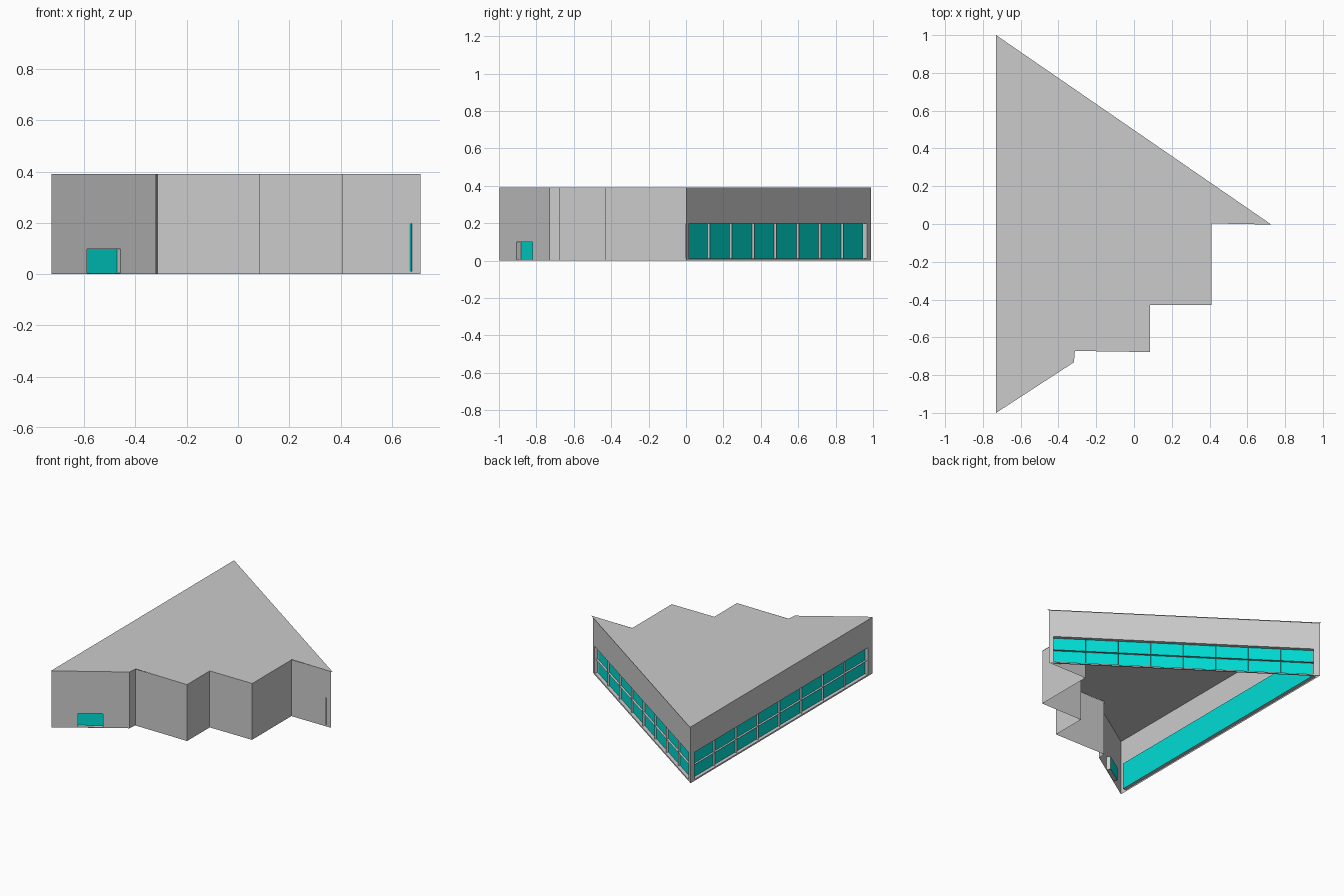
import bpy
from mathutils import Vector

if "Cube" in bpy.data.objects:
    bpy.data.objects.remove(bpy.data.objects["Cube"])

H = 0.39

def material(name, rgba):
    m = bpy.data.materials.new(name)
    m.diffuse_color = rgba
    m.use_nodes = True
    m.node_tree.nodes["Principled BSDF"].inputs["Base Color"].default_value = m.diffuse_color
    return m

TEAL = material("teal_glass", (0.0, 0.72, 0.66, 1))

def sheets(name, faces, mat=None):
    """Object made of flat polygons, each a list of points."""
    verts, idx = [], []
    for f in faces:
        idx.append(list(range(len(verts), len(verts) + len(f))))
        verts += [tuple(p) for p in f]
    me = bpy.data.meshes.new(name)
    me.from_pydata(verts, [], idx)
    ob = bpy.data.objects.new(name, me)
    bpy.context.collection.objects.link(ob)
    if mat:
        me.materials.append(mat)
    return ob

def wall_frame(p, q):
    """Map (distance along wall, inward depth, height) to world space."""
    p, q = Vector(p), Vector(q)
    t = (q - p).normalized()
    n = Vector((-t.y, t.x))
    def at(u, d, z):
        c = p + t * u + n * d
        return (c.x, c.y, z)
    return at, (q - p).length

def plain_wall(name, p, q):
    at, L = wall_frame(p, q)
    sheets(name, [[at(0, 0, 0), at(L, 0, 0), at(L, 0, H), at(0, 0, H)]])

def glazed_wall(name, p, q, a, b, z0, z1, depth, cols=1, fin=0.0):
    """Wall with a recessed opening from fraction a to b of its length."""
    at, L = wall_frame(p, q)
    u0, u1 = a * L, b * L
    def ring(l, r, lo, hi, d):
        return [at(l, d, lo), at(r, d, lo), at(r, d, hi), at(l, d, hi)]
    outer = ring(0, L, 0, H, 0)
    edge = ring(u0, u1, z0, z1, 0)
    inner = ring(u0, u1, z0, z1, depth)
    faces = []
    for r, s in ((outer, edge), (edge, inner)):
        for i in range(4):
            j = (i + 1) % 4
            faces.append([r[i], r[j], s[j], s[i]])
    sheets(name, faces)
    sheets(name + "_glass", [inner], TEAL)
    # thin fins dividing the glass
    if cols > 1:
        zm = (z0 + z1) / 2
        d0 = depth - fin
        bars = [[at(u0, d0, zm), at(u1, d0, zm), at(u1, depth, zm), at(u0, depth, zm)]]
        for i in range(1, cols):
            u = u0 + (u1 - u0) * i / cols
            bars.append([at(u, d0, z0), at(u, depth, z0), at(u, depth, z1), at(u, d0, z1)])
        sheets(name + "_mullions", bars)

# Stepped front walls
steps = [(-0.32, -0.73), (-0.313, -0.674), (0.085, -0.677), (0.085, -0.43),
         (0.408, -0.43), (0.408, 0.0), (0.712, 0.0)]
for i in range(len(steps) - 1):
    plain_wall(f"step_wall_{i + 1}", steps[i], steps[i + 1])

# Entrance wall with recessed door
glazed_wall("entrance_wall", (-0.728, -0.998), steps[0], 0.343, 0.663, 0.004, 0.098, 0.028)

# Long diagonal wall and left wall with window grids
tip, corner = steps[-1], (-0.728, 0.99)
glazed_wall("diagonal_wall", tip, corner, 0.016, 0.977, 0.01, 0.197, 0.024, 8, 0.015)
glazed_wall("left_wall", corner, (-0.728, -0.998), 0.022, 0.975, 0.01, 0.197, 0.024, 8, 0.015)

# Flat roof, slightly overhanging the diagonal wall
roof = [(-0.73, -1), (-0.318, -0.732), (-0.313, -0.672), (0.085, -0.678), (0.085, -0.43),
        (0.41, -0.43), (0.41, 0.003), (0.727, -0.003), (-0.73, 1)]
sheets("roof", [[(x, y, H) for x, y in roof]])
